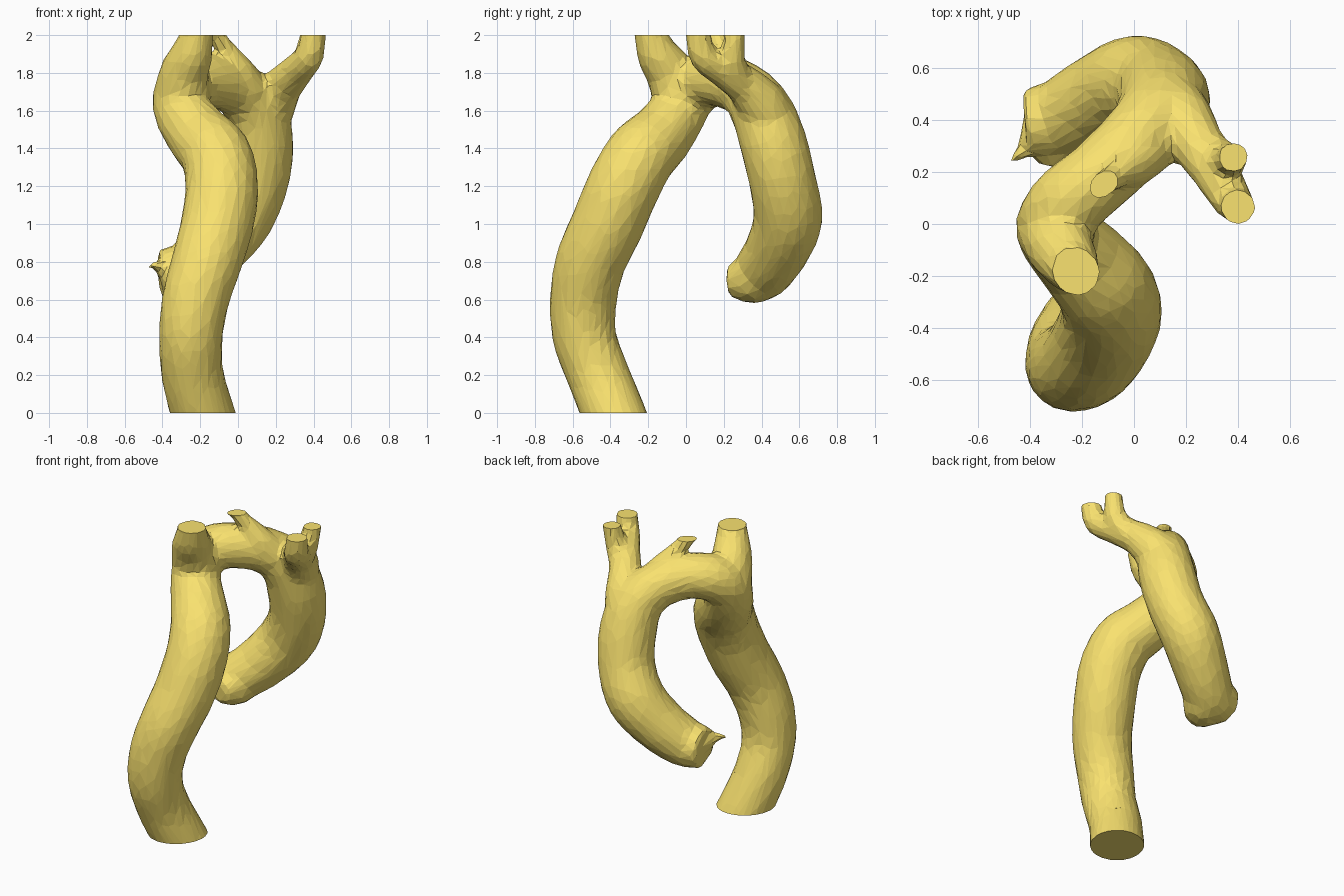
import bpy, bmesh, math
from mathutils import Vector

if "Cube" in bpy.data.objects:
    bpy.data.objects.remove(bpy.data.objects["Cube"])

SIDES = 20
SWELL = .006  # makes up for shrinkage from smoothing

# Centre lines: x, y, z, radius
main_vessel = [(-.12, -.31, -.2, .163), (-.187, -.385, 0, .163), (-.24, -.465, .2, .16),
               (-.25, -.537, .4, .163), (-.225, -.543, .6, .172), (-.165, -.505, .8, .18),
               (-.11, -.415, 1.0, .187), (-.085, -.33, 1.2, .188), (-.115, -.24, 1.36, .183),
               (-.2, -.14, 1.46, .168), (-.285, -.05, 1.58, .15), (-.30, .005, 1.68, .145),
               (-.245, .09, 1.75, .142), (-.13, .185, 1.76, .136), (0, .31, 1.71, .14),
               (.09, .40, 1.60, .16), (.115, .465, 1.42, .173), (.09, .513, 1.22, .172),
               (.0, .54, 1.03, .178), (-.13, .485, .87, .165), (-.27, .41, .755, .15),
               (-.41, .385, .735, .125)]
front_branch = [(-.265, -.07, 1.54, .13), (-.297, -.035, 1.67, .14), (-.285, -.085, 1.8, .125),
                (-.245, -.15, 1.9, .106), (-.22, -.185, 2.0, .083), (-.21, -.20, 2.1, .082)]
middle_branch = [(.03, .29, 1.72, .12), (.0, .235, 1.81, .085), (-.05, .20, 1.90, .055),
                 (-.085, .175, 1.95, .045), (-.115, .155, 2.0, .043), (-.16, .11, 2.06, .043)]
side_branch = [(.12, .44, 1.52, .14), (.17, .40, 1.63, .13), (.24, .31, 1.735, .10),
               (.31, .2, 1.81, .083), (.375, .095, 1.885, .072), (.40, .065, 2.0, .06),
               (.40, .06, 2.1, .06)]
side_fork = [(.27, .28, 1.75, .085), (.35, .245, 1.86, .065), (.382, .257, 2.0, .051),
             (.382, .26, 2.1, .051)]
end_bulge = [(-.24, .44, .76, .13), (-.27, .36, .72, .135), (-.29, .29, .705, .115),
             (-.30, .22, .70, .07)]
end_spur = [(-.36, .35, .76, .08), (-.42, .285, .775, .03), (-.475, .235, .78, .008)]


def smooth_path(pts, steps=5):
    """Catmull-Rom samples through the control points, radius included."""
    p = [Vector(q) for q in pts]
    p = [2 * p[0] - p[1]] + p + [2 * p[-1] - p[-2]]
    out = []
    for a, b, c, d in zip(p, p[1:], p[2:], p[3:]):
        for i in range(steps):
            t = i / steps
            out.append(.5 * (2 * b + (c - a) * t + (2 * a - 5 * b + 4 * c - d) * t * t
                             + (3 * b - a - 3 * c + d) * t ** 3))
    return out + [p[-2]]


def add_tube(bm, pts):
    """Sweep a round section along a path and close both ends."""
    path = smooth_path(pts)
    side = Vector((1, .3, 0))
    rings = []
    for i, q in enumerate(path):
        tangent = (path[min(i + 1, len(path) - 1)] - path[max(i - 1, 0)]).to_3d().normalized()
        side = (side - tangent * side.dot(tangent)).normalized()
        up = tangent.cross(side)
        ring = []
        for k in range(SIDES):
            a = 2 * math.pi * k / SIDES
            offset = (side * math.cos(a) + up * math.sin(a)) * (q[3] + SWELL)
            ring.append(bm.verts.new(q.to_3d() + offset))
        rings.append(ring)
    for r, s in zip(rings, rings[1:]):
        for k in range(SIDES):
            n = (k + 1) % SIDES
            bm.faces.new((r[k], r[n], s[n], s[k]))
    bm.faces.new(rings[0][::-1])
    bm.faces.new(rings[-1])


# All vessels in one mesh
bm = bmesh.new()
for pts in (main_vessel, front_branch, middle_branch, side_branch, side_fork,
            end_bulge, end_spur):
    add_tube(bm, pts)
mesh = bpy.data.meshes.new("vessel_raw")
bm.to_mesh(mesh)
bm.free()
vessel = bpy.data.objects.new("arched_vessel", mesh)
bpy.context.collection.objects.link(vessel)

# Fuse, soften the junctions, then reduce to irregular flat facets
remesh = vessel.modifiers.new("fuse", 'REMESH')
remesh.mode = 'VOXEL'
remesh.voxel_size = .016
soften = vessel.modifiers.new("soften", 'SMOOTH')
soften.factor = .5
soften.iterations = 14
reduce = vessel.modifiers.new("facets", 'DECIMATE')
reduce.ratio = .045
reduce.use_collapse_triangulate = True
depsgraph = bpy.context.evaluated_depsgraph_get()
final = bpy.data.meshes.new_from_object(vessel.evaluated_get(depsgraph))
vessel.modifiers.clear()

# Flat cut ends at the base and the top
bm = bmesh.new()
bm.from_mesh(final)
for z, direction in ((0, -1), (2, 1)):
    cut = bmesh.ops.bisect_plane(bm, geom=bm.verts[:] + bm.edges[:] + bm.faces[:],
                                 plane_co=(0, 0, z), plane_no=(0, 0, direction),
                                 clear_outer=True)
    rim = [e for e in cut["geom_cut"] if isinstance(e, bmesh.types.BMEdge)]
    bmesh.ops.holes_fill(bm, edges=rim, sides=0)
bmesh.ops.recalc_face_normals(bm, faces=bm.faces[:])
for f in bm.faces:
    f.smooth = False
bm.to_mesh(final)
bm.free()
vessel.data = final

mat = bpy.data.materials.new("warm_yellow")
mat.diffuse_color = (.95, .76, .16, 1)
mat.use_nodes = True
mat.node_tree.nodes["Principled BSDF"].inputs["Base Color"].default_value = mat.diffuse_color
final.materials.clear()
final.materials.append(mat)
